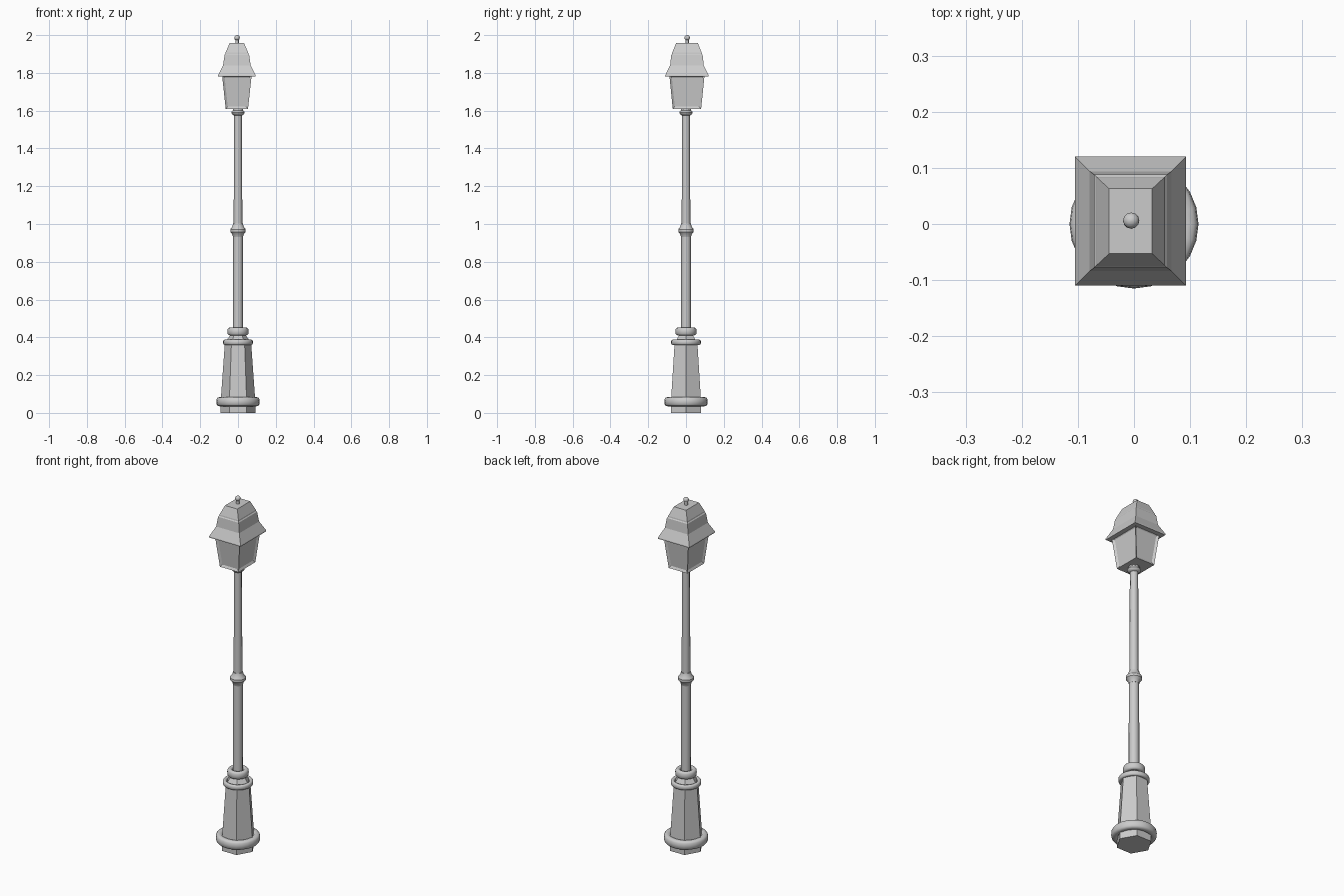
import bpy, bmesh, math

if "Cube" in bpy.data.objects:
    bpy.data.objects.remove(bpy.data.objects["Cube"])

CX, CY = -0.006, 0.005   # the lantern sits slightly off the pole axis


def finish(name, bm, smooth=None):
    bmesh.ops.recalc_face_normals(bm, faces=bm.faces)
    me = bpy.data.meshes.new(name)
    bm.to_mesh(me)
    bm.free()
    ob = bpy.data.objects.new(name, me)
    bpy.context.collection.objects.link(ob)
    if smooth:
        bpy.ops.object.select_all(action='DESELECT')
        bpy.context.view_layer.objects.active = ob
        ob.select_set(True)
        bpy.ops.object.shade_smooth_by_angle(angle=math.radians(smooth))
    return ob


def skin(bm, loops, closed=False):
    """Bridge consecutive vertex loops; cap the ends unless closed."""
    rings = [[bm.verts.new(p) for p in lp] for lp in loops]
    pairs = list(zip(rings, rings[1:]))
    if closed:
        pairs.append((rings[-1], rings[0]))
    n = len(rings[0])
    sides = [bm.faces.new((a[i], a[(i + 1) % n], b[(i + 1) % n], b[i]))
             for a, b in pairs for i in range(n)]
    if not closed:
        bm.faces.new(rings[0][::-1])
        bm.faces.new(rings[-1])
    return sides


def lathe(name, profile, sides, closed=False, smooth=None):
    bm = bmesh.new()
    ang = [2 * math.pi * i / sides for i in range(sides)]
    skin(bm, [[(r * math.cos(a), r * math.sin(a), z) for a in ang]
              for r, z in profile], closed)
    return finish(name, bm, smooth)


def rounded_ring(name, inner, outer, z0, z1, sides=24):
    """Ring with a rounded-oblong cross-section."""
    c, w = (inner + outer) / 2, (outer - inner) / 2
    m, h = (z0 + z1) / 2, (z1 - z0) / 2
    sec = []
    for k in range(12):
        t = 2 * math.pi * k / 12
        s, u = math.cos(t), math.sin(t)
        sec.append((c + w * math.copysign(abs(s) ** 0.75, s),
                    m + h * math.copysign(abs(u) ** 0.75, u)))
    return lathe(name, sec, sides, closed=True, smooth=50)


def rect(hx, hy, z):
    return [(CX + sx * hx, CY + sy * hy, z)
            for sx, sy in ((-1, -1), (1, -1), (1, 1), (-1, 1))]


# Hexagonal pedestal with its collars
lathe("pedestal", [(0.092, 0), (0.092, 0.06), (0.09, 0.085), (0.07, 0.365),
                   (0.06, 0.385), (0.042, 0.41), (0.036, 0.425)], 6)
rounded_ring("base_ring", 0.077, 0.115, 0.035, 0.084)
rounded_ring("pedestal_ring", 0.058, 0.079, 0.36, 0.388)
rounded_ring("pole_collar", 0.028, 0.056, 0.41, 0.452)

# Two-stage pole and turned joints
lathe("lower_pole", [(0.027, 0.40), (0.026, 0.965)], 8, smooth=50)
lathe("upper_pole", [(0.023, 0.965), (0.021, 1.62)], 8, smooth=50)
lathe("pole_joint", [(0.026, 0.93), (0.03, 0.945), (0.041, 0.958), (0.041, 0.972),
                     (0.03, 0.987), (0.026, 1.002)], 16, smooth=35)
lathe("lantern_neck", [(0.022, 1.575), (0.032, 1.582), (0.035, 1.590),
                       (0.032, 1.598), (0.027, 1.602), (0.027, 1.613)], 16, smooth=40)

# Tapered lantern box with recessed panes
bm = bmesh.new()
panes = skin(bm, [rect(0.059, 0.075, 1.609), rect(0.078, 0.093, 1.786)])
bmesh.ops.recalc_face_normals(bm, faces=bm.faces)
bmesh.ops.inset_individual(bm, faces=panes, thickness=0.012, depth=-0.008,
                           use_even_offset=True)
finish("lantern_box", bm)

# Stepped roof with flared eaves
bm = bmesh.new()
skin(bm, [rect(*p) for p in ((0.099, 0.115, 1.78), (0.099, 0.115, 1.787),
                             (0.073, 0.089, 1.84), (0.065, 0.083, 1.895),
                             (0.061, 0.079, 1.90), (0.060, 0.078, 1.907),
                             (0.0385, 0.058, 1.957))])
finish("lantern_roof", bm)

# Finial stem and ball
finial = [(0.009, 1.95), (0.009, 1.975)]
for k in range(1, 9):
    t = math.pi * (0.2 + 0.78 * k / 8)
    finial.append((0.0145 * math.sin(t), 1.9855 - 0.0145 * math.cos(t)))
ob = lathe("finial", finial, 12, smooth=50)
ob.location = (-0.005, 0.006, 0)
